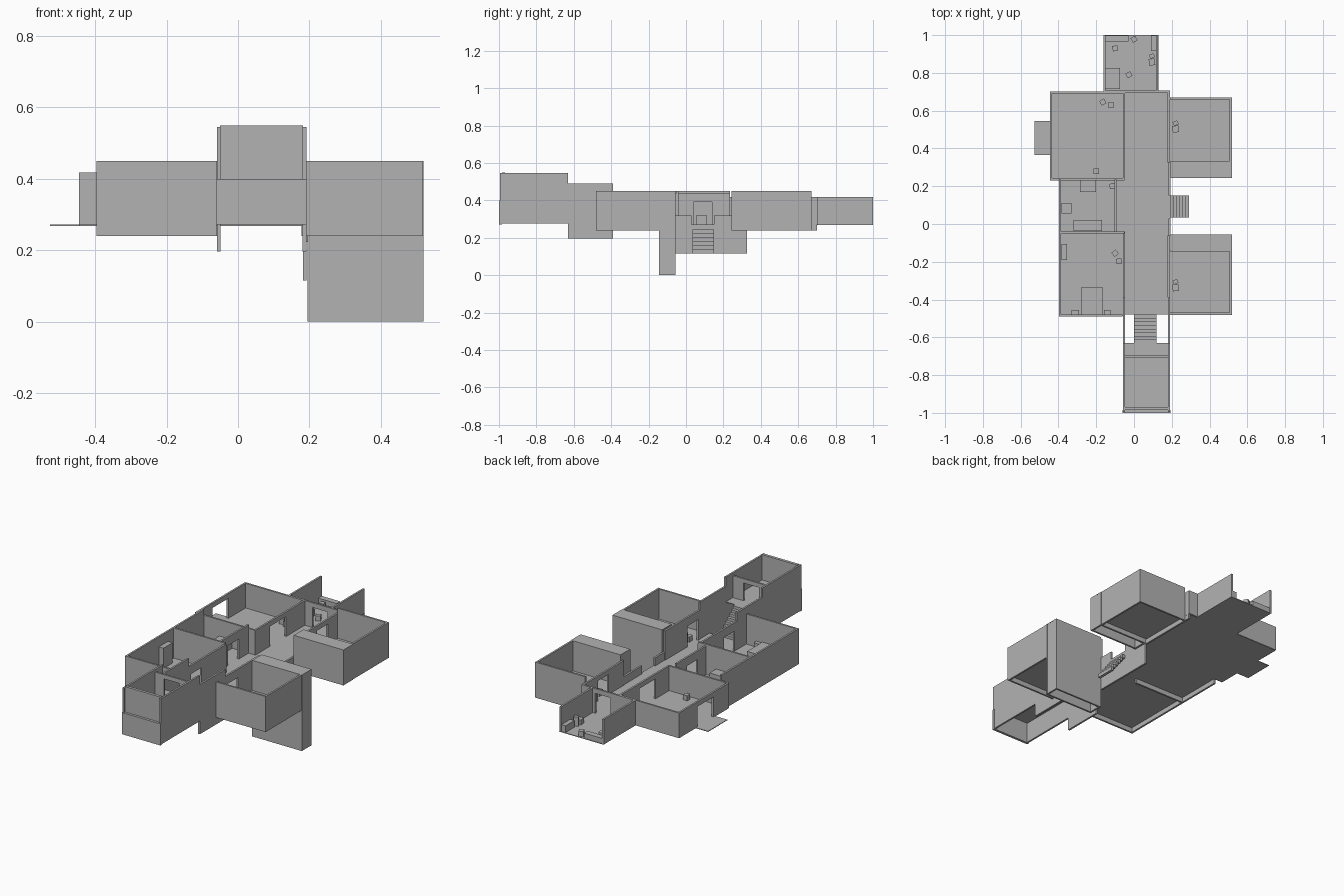
import bpy
import bmesh
from mathutils import Matrix, Vector

cube = bpy.data.objects.get("Cube")
if cube:
    bpy.data.objects.remove(cube, do_unlink=True)

grey = bpy.data.materials.new("plain_grey")
grey.use_nodes = True
COLOUR = (0.45, 0.45, 0.45, 1)
grey.diffuse_color = COLOUR
grey.node_tree.nodes["Principled BSDF"].inputs["Base Color"].default_value = COLOUR

FLOOR = 0.272   # main floor level
T = 0.011       # wall thickness
HEAD = 0.39     # door head height


def add_object(name, bm):
    mesh = bpy.data.meshes.new(name)
    bm.to_mesh(mesh)
    bm.free()
    mesh.materials.append(grey)
    obj = bpy.data.objects.new(name, mesh)
    bpy.context.collection.objects.link(obj)
    return obj


def add_box(bm, x, y, z, turn=0):
    centre = Vector([(a + b) / 2 for a, b in (x, y, z)])
    size = [b - a for a, b in (x, y, z)] + [1]
    matrix = Matrix.Translation(centre) @ Matrix.Rotation(turn, 4, "Z") @ Matrix.Diagonal(size)
    bmesh.ops.create_cube(bm, size=1, matrix=matrix)


def box(name, x, y, z, turn=0):
    bm = bmesh.new()
    add_box(bm, x, y, z, turn)
    return add_object(name, bm)


def wall(name, axis, at, span, z, doors=()):
    """Wall running along an axis, centred on `at`, with lintels above doors."""
    bm = bmesh.new()
    across = (at - T / 2, at + T / 2)

    def piece(a, b, low, high):
        if axis == "x":
            add_box(bm, (a, b), across, (low, high))
        else:
            add_box(bm, across, (a, b), (low, high))

    start = span[0]
    for a, b in doors:
        piece(start, a, *z)
        if z[0] < FLOOR:
            piece(a, b, z[0], FLOOR)
        if z[1] > HEAD:
            piece(a, b, max(HEAD, z[1] - 0.05), z[1])
        start = b
    piece(start, span[1], *z)
    return add_object(name, bm)


def floor(name, x, y, top=FLOOR):
    return box(name, x, y, (top - 0.004, top))


def stairs(name, x, y, z, count, axis):
    """Steps falling from z[1] to z[0] as the axis coordinate grows."""
    bm = bmesh.new()
    rise = (z[1] - z[0]) / count
    for i in range(count):
        high = z[1] - i * rise
        level = (high - rise, high)
        a, b = x if axis == "x" else y
        run = (b - a) / count
        part = (a + i * run, a + (i + 1) * run)
        if axis == "x":
            add_box(bm, part, y, level)
        else:
            add_box(bm, x, part, level)
    return add_object(name, bm)


# Floors
floor("corridor_floor", (-0.06, 0.19), (-0.48, 0.70))
floor("front_left_floor", (-0.395, -0.05), (-0.485, -0.04))
floor("middle_left_floor", (-0.395, -0.05), (-0.04, 0.24))
floor("large_room_floor", (-0.445, -0.05), (0.24, 0.70))
floor("back_room_floor", (-0.16, 0.13), (0.70, 1.0))
floor("outer_landing", (-0.526, -0.44), (0.365, 0.545))
floor("front_right_floor", (0.18, 0.515), (-0.475, -0.14))
floor("back_right_floor", (0.18, 0.515), (0.33, 0.665))
floor("upper_floor", (-0.055, 0.185), (-0.99, -0.63), 0.40)

# Raised front room and stair hall
for side, x in (("right", -0.054), ("left", 0.186)):
    wall(f"upper_room_{side}_wall", "y", x, (-0.995, -0.63), (0.275, 0.545))
    wall(f"stair_hall_{side}_wall", "y", x, (-0.63, -0.39), (0.197, 0.49))
box("upper_room_front_wall", (-0.05, 0.182), (-0.985, -0.968), (0.40, 0.55))
box("upper_room_front_base", (-0.06, 0.192), (-1.0, -0.985), (0.272, 0.40))
wall("upper_room_partition", "x", -0.70, (-0.05, 0.182), (0.40, 0.49))
bpy.data.objects.remove(bpy.data.objects["upper_room_partition"])
for name, x, z in (("left", (0.11, 0.182), (0.40, 0.53)),
                   ("right", (-0.05, 0.01), (0.40, 0.53)),
                   ("lintel", (0.01, 0.11), (0.505, 0.53))):
    box(f"upper_partition_{name}", x, (-0.706, -0.695), z)
stairs("hall_stairs", (0.0, 0.12), (-0.63, -0.48), (0.272, 0.40), 8, "y")

# Corridor walls
wall("corridor_right_front_wall", "y", -0.054, (-0.485, -0.04), (0.27, 0.44), [(-0.37, -0.27)])
wall("corridor_right_back_wall", "y", -0.054, (0.235, 0.70), (0.27, 0.418), [(0.37, 0.52)])
wall("middle_room_door_wall", "y", -0.098, (-0.04, 0.235), (0.27, 0.44), [(0.04, 0.14)])
wall("corridor_left_front_wall", "y", 0.184, (-0.39, -0.06), (0.24, 0.445), [(-0.37, -0.27)])
wall("corridor_left_back_wall", "y", 0.184, (0.325, 0.70), (0.24, 0.418), [(0.47, 0.57)])
wall("corridor_back_wall", "x", 0.70, (-0.16, 0.19), (0.27, 0.418), [(0.0, 0.10)])

# Low balustrade wall with side steps
wall("balustrade_wall", "y", 0.187, (-0.06, 0.325), (0.115, 0.32), [(0.03, 0.15)])
stairs("side_steps", (0.192, 0.29), (0.035, 0.15), (0.115, 0.245), 6, "x")

# Rooms along the right side of the corridor
low_high = (0.24, 0.45)
wall("front_left_outer_wall", "y", -0.391, (-0.49, 0.235), low_high)
wall("front_left_front_wall", "x", -0.484, (-0.397, -0.06), low_high)
wall("room_divider", "x", -0.045, (-0.39, -0.05), low_high)
wall("large_room_front_wall", "x", 0.237, (-0.445, -0.05), (0.27, 0.418))
wall("large_room_back_wall", "x", 0.697, (-0.445, -0.05), (0.27, 0.418))
wall("large_room_outer_wall", "y", -0.44, (0.235, 0.70), (0.27, 0.418), [(0.38, 0.53)])

# Back room, open at the far end
for side, x in (("right", -0.157), ("left", 0.122)):
    wall(f"back_room_{side}_wall", "y", x, (0.70, 1.0), (0.27, 0.418))

# Two rooms on the other side, each with a capped shaft beside it
for name, y0, y1, end, shaft, base in (
        ("front", -0.475, -0.14, -0.475, (-0.145, -0.055), 0.0),
        ("back", 0.33, 0.665, 0.665, (0.243, 0.333), 0.24)):
    wall(f"{name}_side_room_outer_wall", "y", 0.512, (y0, y1), low_high)
    wall(f"{name}_side_room_end_wall", "x", end, (0.19, 0.518), low_high)
    box(f"{name}_shaft_cap", (0.195, 0.52), shaft, (0.446, 0.45))
    for part, y in (("near", shaft[0] + T / 2), ("far", shaft[1] - T / 2)):
        wall(f"{name}_shaft_{part}_wall", "x", y, (0.195, 0.52), (base, 0.448))
    for part, x in (("inner", 0.2), ("outer", 0.514)):
        wall(f"{name}_shaft_{part}_wall", "y", x, shaft, (base, 0.448))

# Round rug in the large room
bm = bmesh.new()
bmesh.ops.create_cone(bm, cap_ends=True, segments=40, radius1=0.074, radius2=0.074,
                      depth=0.005, matrix=Matrix.Translation((-0.253, 0.45, FLOOR)))
add_object("round_rug", bm)

# Furniture: name, x range, y range, height
for name, x, y, h in (
        ("bed", (-0.28, -0.165), (-0.48, -0.335), 0.04),
        ("wardrobe", (-0.385, -0.355), (-0.19, -0.105), 0.12),
        ("bedside_table_right", (-0.33, -0.29), (-0.48, -0.455), 0.035),
        ("bedside_table_left", (-0.16, -0.125), (-0.48, -0.455), 0.035),
        ("counter", (-0.32, -0.17), (-0.038, 0.022), 0.05),
        ("cabinet", (-0.385, -0.33), (0.055, 0.11), 0.05),
        ("desk", (-0.285, -0.2), (0.17, 0.232), 0.05),
        ("back_table", (-0.15, -0.075), (0.715, 0.825), 0.04),
        ("back_bench", (-0.15, -0.03), (0.965, 0.998), 0.03),
        ("back_shelf", (0.09, 0.117), (0.915, 0.998), 0.04)):
    box(name, x, y, (FLOOR, FLOOR + h))

# Small turned stools
for i, (x, y, turn) in enumerate((
        (-0.10, -0.155, 0.7), (-0.08, -0.197, 0.1), (-0.115, 0.20, 0.1),
        (-0.165, 0.645, 0.5), (-0.122, 0.63, 0.1), (-0.20, 0.28, 0),
        (-0.10, 0.93, 0.2), (0.0, 0.978, 0.5), (-0.027, 0.79, 0.5))):
    box(f"stool_{i}", (x - 0.014, x + 0.014), (y - 0.014, y + 0.014),
        (FLOOR, FLOOR + 0.03), turn)

# Chairs: seat with a taller back
for i, (x, y) in enumerate(((0.22, -0.325), (0.22, 0.515), (0.095, 0.87))):
    box(f"chair_seat_{i}", (x - 0.016, x + 0.016), (y - 0.03, y + 0.005),
        (FLOOR, FLOOR + 0.03), 0.1)
    box(f"chair_back_{i}", (x - 0.013, x + 0.013), (y + 0.008, y + 0.03),
        (FLOOR, FLOOR + 0.055), 0.4)
